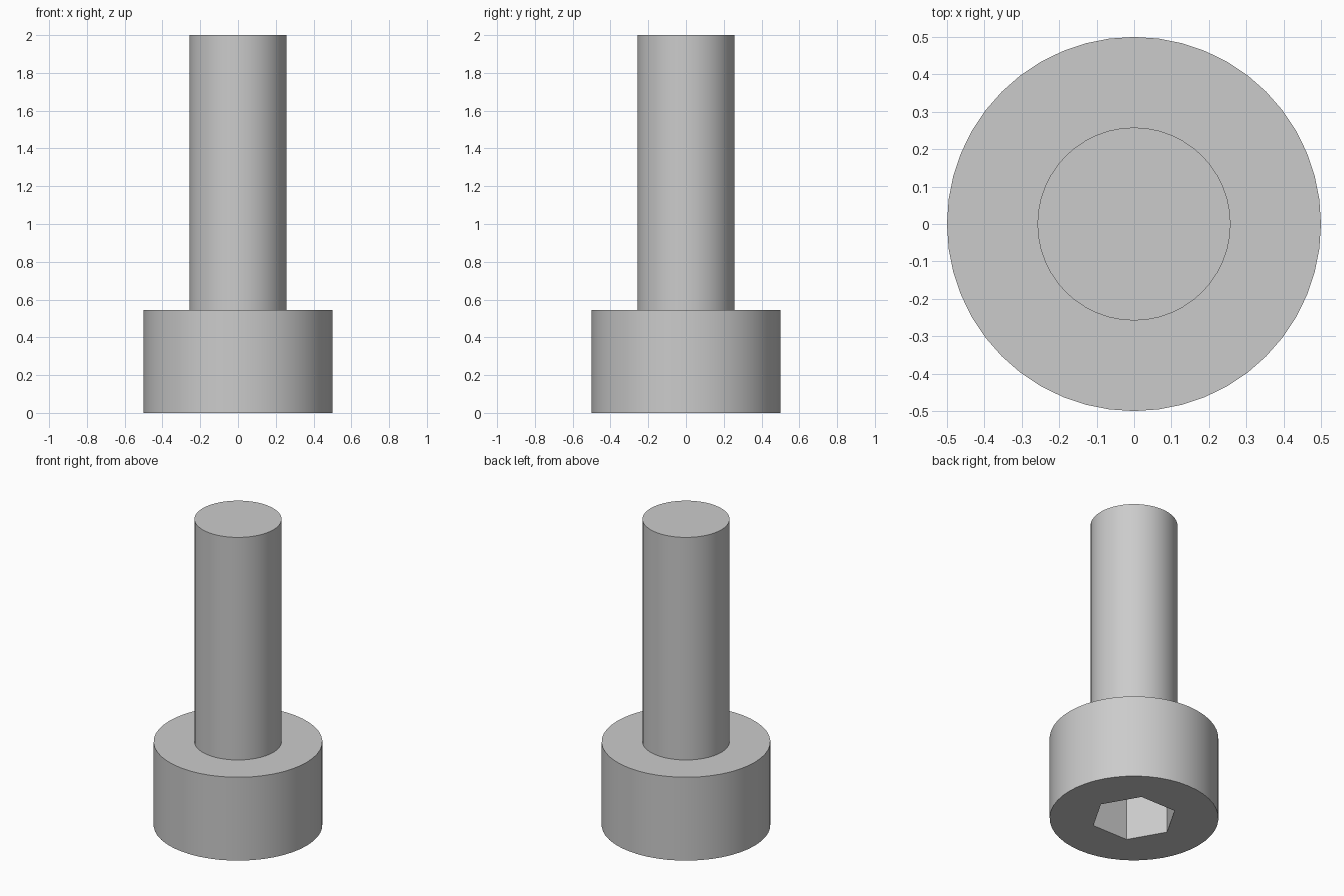
import bpy, bmesh, math

if "Cube" in bpy.data.objects:
    bpy.data.objects.remove(bpy.data.objects["Cube"])

HEAD_R, HEAD_H = 0.5, 0.545
SHANK_R, TOP = 0.258, 2.0
HEX_R, HEX_DEPTH = 0.256, 0.3

# Bolt body: head and shank turned from one profile
bm = bmesh.new()
profile = [(0, 0), (HEAD_R, 0), (HEAD_R, HEAD_H), (SHANK_R, HEAD_H), (SHANK_R, TOP), (0, TOP)]
verts = [bm.verts.new((r, 0, z)) for r, z in profile]
edges = [bm.edges.new(pair) for pair in zip(verts, verts[1:])]
bmesh.ops.spin(bm, geom=verts + edges, cent=(0, 0, 0), axis=(0, 0, 1),
               angle=math.tau, steps=48, use_merge=True)
bmesh.ops.remove_doubles(bm, verts=bm.verts, dist=1e-5)
bmesh.ops.dissolve_degenerate(bm, edges=bm.edges, dist=1e-5)
bmesh.ops.recalc_face_normals(bm, faces=bm.faces)
mesh = bpy.data.meshes.new("socket_head_bolt")
bm.to_mesh(mesh)
bm.free()
bolt = bpy.data.objects.new("socket_head_bolt", mesh)
bpy.context.collection.objects.link(bolt)

# Hexagonal key socket cut into the underside, corners on the x axis
bpy.ops.mesh.primitive_cylinder_add(vertices=6, radius=HEX_R, depth=2 * HEX_DEPTH,
                                    rotation=(0, 0, math.radians(30)))
cutter = bpy.context.object
cutter.name = "hex_socket_cutter"
cutter.hide_render = True

bpy.ops.object.select_all(action='DESELECT')
bolt.select_set(True)
bpy.context.view_layer.objects.active = bolt
cut = bolt.modifiers.new("hex_socket", 'BOOLEAN')
cut.operation = 'DIFFERENCE'
cut.solver = 'EXACT'
cut.object = cutter
bpy.ops.object.modifier_apply(modifier=cut.name)
bpy.data.objects.remove(cutter)

# Smooth round walls, crisp rims and socket edges
bpy.ops.object.shade_smooth_by_angle(angle=math.radians(30))
